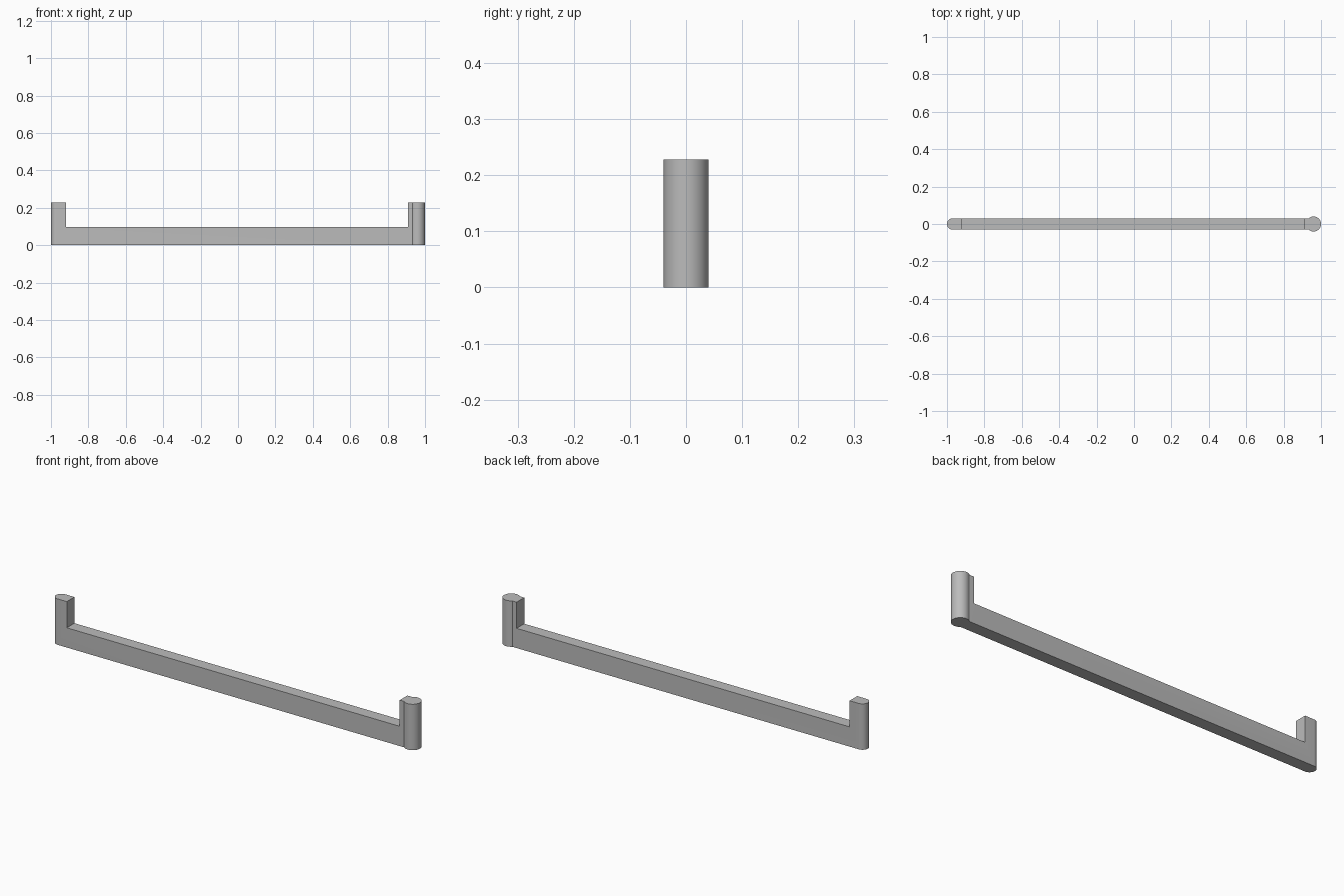
import bpy, bmesh
from math import asin, cos, pi, sin

cube = bpy.data.objects.get("Cube")
if cube:
    bpy.data.objects.remove(cube)

HEIGHT, RAIL_TOP = 0.228, 0.098
HALF_WIDTH, KNOB_RADIUS = 0.03, 0.04
LEFT_INNER, RIGHT_INNER = -0.92, 0.91

grey = bpy.data.materials.new("grey")
grey.use_nodes = True
colour = (0.5, 0.5, 0.5, 1)
grey.diffuse_color = colour
grey.node_tree.nodes["Principled BSDF"].inputs["Base Color"].default_value = colour


def arc(cx, radius, start, end, steps):
    """Points of an arc centred on the x axis."""
    angles = [start + (end - start) * i / steps for i in range(steps + 1)]
    return [(cx + radius * cos(a), radius * sin(a)) for a in angles]


def prism(name, outline, bottom, top):
    """Extrude a plan outline between two heights."""
    bm = bmesh.new()
    face = bm.faces.new([bm.verts.new((x, y, bottom)) for x, y in outline])
    grown = bmesh.ops.extrude_face_region(bm, geom=[face])["geom"]
    verts = [g for g in grown if isinstance(g, bmesh.types.BMVert)]
    bmesh.ops.translate(bm, verts=verts, vec=(0, 0, top - bottom))
    bmesh.ops.recalc_face_normals(bm, faces=bm.faces)
    mesh = bpy.data.meshes.new(name)
    bm.to_mesh(mesh)
    bm.free()
    mesh.materials.append(grey)
    obj = bpy.data.objects.new(name, mesh)
    bpy.context.collection.objects.link(obj)
    return obj


# Handle plan: round knob at one end, half-round at the other
neck = pi - asin(HALF_WIDTH / KNOB_RADIUS)
outline = arc(1 - KNOB_RADIUS, KNOB_RADIUS, -neck, neck, 40)
outline += arc(HALF_WIDTH - 1, HALF_WIDTH, pi / 2, 3 * pi / 2, 24)
handle = prism("handle", outline, 0, HEIGHT)

# Gap between the two upright posts
gap = [(x, y) for x, y in ((LEFT_INNER, -0.1), (RIGHT_INNER, -0.1),
                           (RIGHT_INNER, 0.1), (LEFT_INNER, 0.1))]
cutter = prism("post_gap_cutter", gap, RAIL_TOP, HEIGHT + 0.1)
cutter.hide_render = True

cut = handle.modifiers.new("post gap", "BOOLEAN")
cut.operation, cut.solver, cut.object = "DIFFERENCE", "EXACT", cutter
bpy.context.view_layer.objects.active = handle
handle.select_set(True)
bpy.ops.object.modifier_apply(modifier=cut.name)
bpy.data.objects.remove(cutter)

# Smooth round ends, crisp edges
bpy.ops.object.shade_smooth_by_angle(angle=pi / 6)
